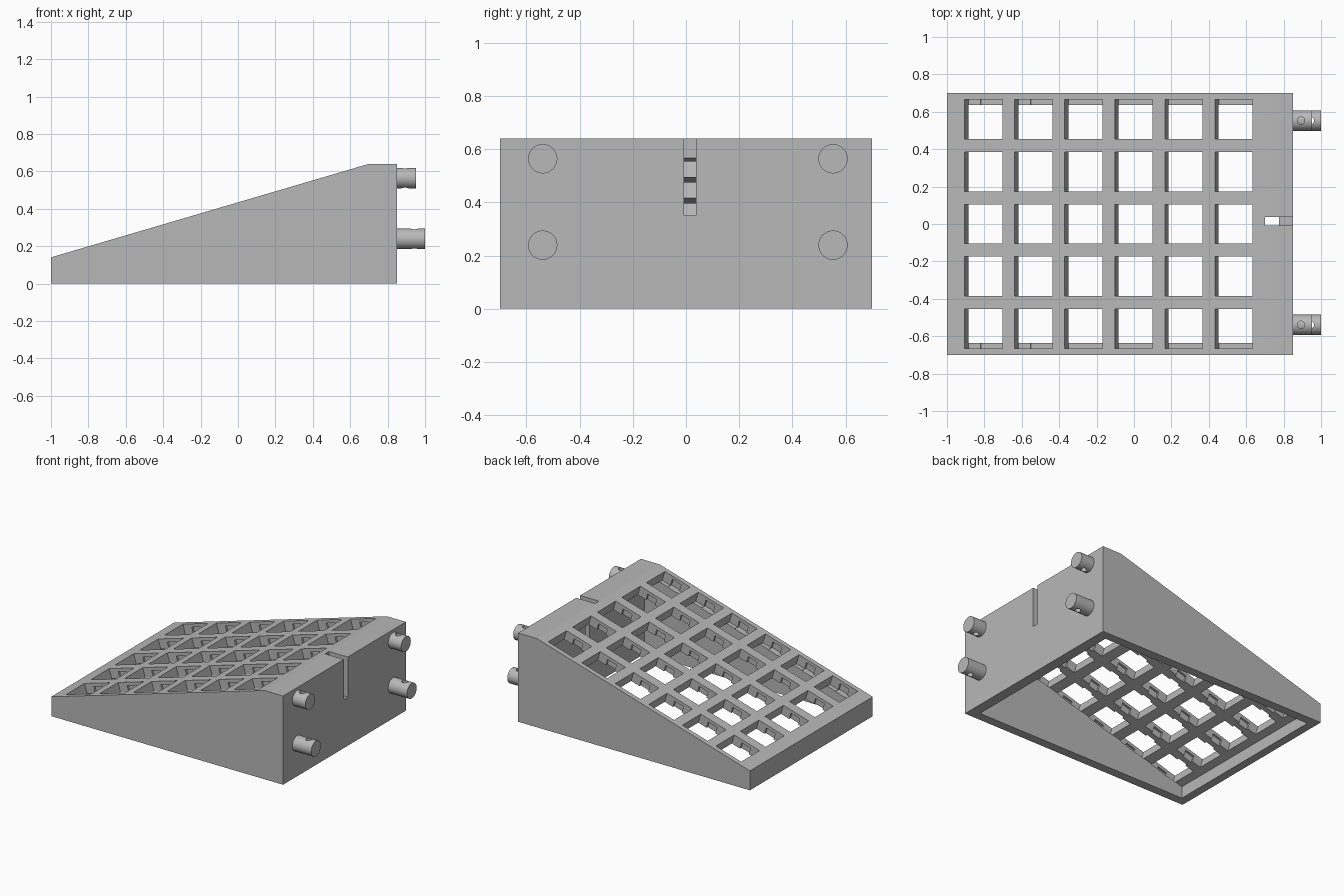
import bpy, bmesh, math
from mathutils import Matrix, Vector

cube = bpy.data.objects.get("Cube")
if cube:
    bpy.data.objects.remove(cube, do_unlink=True)

LOW, HIGH, RIDGE = 0.14, 0.64, 0.70     # heights of the slope, where it ends
BACK = 0.85                             # x of the tall end wall
SLOPE = (HIGH - LOW) / (RIDGE + 1)
ANGLE = math.atan(SLOPE)
PLATE = 0.07                            # thickness of the grid plate
HOLE = 0.21

grey = bpy.data.materials.new("plain_grey")
grey.diffuse_color = (0.48, 0.48, 0.48, 1)
grey.use_nodes = True
grey.node_tree.nodes["Principled BSDF"].inputs["Base Color"].default_value = (0.48, 0.48, 0.48, 1)


def make_object(name, bm):
    bmesh.ops.recalc_face_normals(bm, faces=bm.faces)
    mesh = bpy.data.meshes.new(name)
    bm.to_mesh(mesh)
    bm.free()
    mesh.materials.append(grey)
    obj = bpy.data.objects.new(name, mesh)
    bpy.context.collection.objects.link(obj)
    return obj


def prism(name, profile, half_width):
    """Extrude an x-z profile evenly along y."""
    bm = bmesh.new()
    face = bm.faces.new([bm.verts.new((x, -half_width, z)) for x, z in profile])
    new = bmesh.ops.extrude_face_region(bm, geom=[face])["geom"]
    verts = [v for v in new if isinstance(v, bmesh.types.BMVert)]
    bmesh.ops.translate(bm, verts=verts, vec=(0, 2 * half_width, 0))
    return make_object(name, bm)


def add_box(bm, low, high, frame=Matrix()):
    low, high = Vector(low), Vector(high)
    place = Matrix.Translation((low + high) / 2) @ Matrix.Diagonal((*(high - low), 1))
    bmesh.ops.create_cube(bm, size=1, matrix=frame @ place)


def rod(name, radius, length, centre, axis, sides):
    bm = bmesh.new()
    matrix = Matrix.Translation(centre) @ Vector(axis).to_track_quat("Z", "Y").to_matrix().to_4x4()
    bmesh.ops.create_cone(bm, cap_ends=True, segments=sides, radius1=radius,
                          radius2=radius, depth=length, matrix=matrix)
    return make_object(name, bm)


def cut(target, cutter):
    cutter.hide_render = True
    mod = target.modifiers.new("cut", "BOOLEAN")
    mod.operation, mod.solver, mod.object = "DIFFERENCE", "EXACT", cutter
    bpy.context.view_layer.objects.active = target
    bpy.ops.object.modifier_apply(modifier=mod.name)
    bpy.data.objects.remove(cutter, do_unlink=True)


def slope_z(x):
    return LOW + SLOPE * (x + 1)


# Wedge housing, hollowed from below
housing = prism("wedge_housing", [(-1, 0), (BACK, 0), (BACK, HIGH), (RIDGE, HIGH), (-1, LOW)], 0.70)
drop = PLATE / math.cos(ANGLE)
x0, x1 = -0.94, 0.775
cut(housing, prism("cavity_cutter", [(x0, -0.1), (x1, -0.1), (x1, slope_z(x1) - drop),
                                     (x0, slope_z(x0) - drop)], 0.635))

# Grid of square openings, square to the slope, with clip notches under their side lips
openings, notches = bmesh.new(), bmesh.new()
for row in range(6):
    for column in range(-2, 3):
        x = -0.805 + row * 0.2677
        frame = Matrix.Translation((x, column * 0.28, slope_z(x))) @ Matrix.Rotation(-ANGLE, 4, "Y")
        h = HOLE / 2
        add_box(openings, (-h, -h, -PLATE - 0.003), (h, h, 0.05), frame)
        add_box(notches, (-0.037, -h - 0.015, -PLATE - 0.006), (0.037, h + 0.015, -0.023), frame)
cut(housing, make_object("opening_cutter", openings))
cut(housing, make_object("notch_cutter", notches))

# Cable slot in the tall end
slot = bmesh.new()
add_box(slot, (RIDGE, -0.008, 0.35), (1, 0.037, 0.8))
cut(housing, make_object("slot_cutter", slot))

# Pegs on the tall end, each with a vertical cross bore
for level, z, end, bore_x in (("upper", 0.564, 0.953, 0.893), ("lower", 0.239, 1.0, 0.943)):
    for side, y in (("front", -0.539), ("back", 0.553)):
        start = BACK - 0.02
        peg = rod(f"{level}_{side}_peg", 0.055, end - start, ((start + end) / 2, y, z), (1, 0, 0), 48)
        cut(peg, rod("bore_cutter", 0.02, 0.2, (bore_x, y, z), (0, 0, 1), 24))
        bpy.ops.object.select_all(action="DESELECT")
        peg.select_set(True)
        bpy.context.view_layer.objects.active = peg
        bpy.ops.object.shade_smooth_by_angle(angle=math.radians(30))
